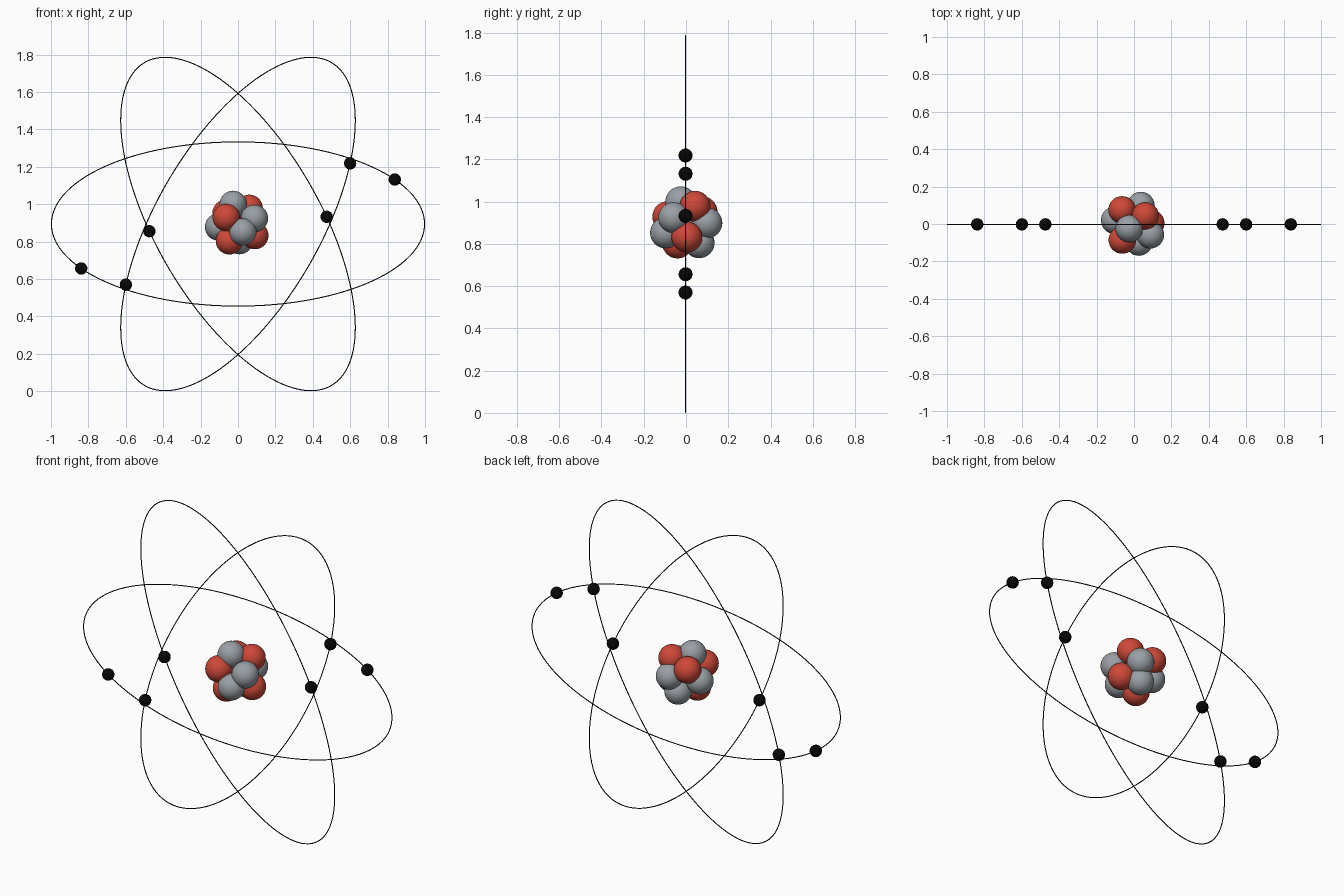
import bpy
from math import sin, cos, radians, pi

cube = bpy.data.objects.get("Cube")
if cube:
    bpy.data.objects.remove(cube, do_unlink=True)

CENTRE_Z = 0.894
ORBIT_Y = -0.002
TUBE = 0.0027
MAJOR, MINOR = 1.0 - TUBE, 0.439


def material(name, rgb):
    m = bpy.data.materials.new(name)
    m.use_nodes = True
    m.diffuse_color = (*rgb, 1)
    bsdf = m.node_tree.nodes["Principled BSDF"]
    bsdf.inputs["Base Color"].default_value = (*rgb, 1)
    bsdf.inputs["Roughness"].default_value = 0.5
    return m


red = material("red", (0.62, 0.065, 0.04))
grey = material("grey", (0.32, 0.35, 0.38))
black = material("black", (0.002, 0.002, 0.002))


def ball(name, location, radius, mat):
    bpy.ops.mesh.primitive_uv_sphere_add(segments=32, ring_count=16,
                                         radius=radius, location=location)
    obj = bpy.context.object
    obj.name = name
    obj.data.materials.append(mat)
    bpy.ops.object.shade_smooth()


def orbit_point(tilt, t):
    """Point at parameter t on an ellipse tilted in the XZ plane."""
    u, v = MAJOR * cos(t), MINOR * sin(t)
    return (u * cos(tilt) - v * sin(tilt), ORBIT_Y,
            CENTRE_Z + u * sin(tilt) + v * cos(tilt))


def orbit(name, tilt, steps=160):
    curve = bpy.data.curves.new(name, "CURVE")
    curve.dimensions = "3D"
    curve.bevel_depth = TUBE
    curve.bevel_resolution = 2
    spline = curve.splines.new("POLY")
    spline.points.add(steps - 1)
    for i, p in enumerate(spline.points):
        p.co = (*orbit_point(tilt, 2 * pi * i / steps), 1)
    spline.use_cyclic_u = True
    curve.materials.append(black)
    obj = bpy.data.objects.new(name, curve)
    bpy.context.collection.objects.link(obj)
    # Turn the bevelled path into a mesh ring
    bpy.ops.object.select_all(action="DESELECT")
    obj.select_set(True)
    bpy.context.view_layer.objects.active = obj
    bpy.ops.object.convert(target="MESH")
    bpy.ops.object.shade_smooth()


# Three orbits, each carrying two opposite electrons
for name, tilt, angle in (("level", 0, 32.8), ("rising", 60, -54.4), ("falling", -60, 78.2)):
    orbit(name + "_orbit", radians(tilt))
    for side, turn in (("a", 0), ("b", 180)):
        ball(f"{name}_electron_{side}",
             orbit_point(radians(tilt), radians(angle + turn)), 0.033, black)

# Nucleus: packed protons and neutrons, offsets from the centre
protons = [(-0.063, -0.086, 0.035), (0.060, 0.043, 0.084), (0.090, 0.004, -0.062),
           (-0.046, -0.040, -0.090), (-0.064, 0.076, 0.058)]
neutrons = [(-0.026, -0.025, 0.105), (0.088, -0.058, 0.030), (0.026, -0.097, -0.042),
            (-0.104, 0.020, -0.016), (0.037, 0.099, 0.005), (0.008, 0.062, -0.089)]
for name, places, mat in (("proton", protons, red), ("neutron", neutrons, grey)):
    for i, (x, y, z) in enumerate(places, 1):
        ball(f"{name}_{i}", (x, y, CENTRE_Z + z), 0.073, mat)
